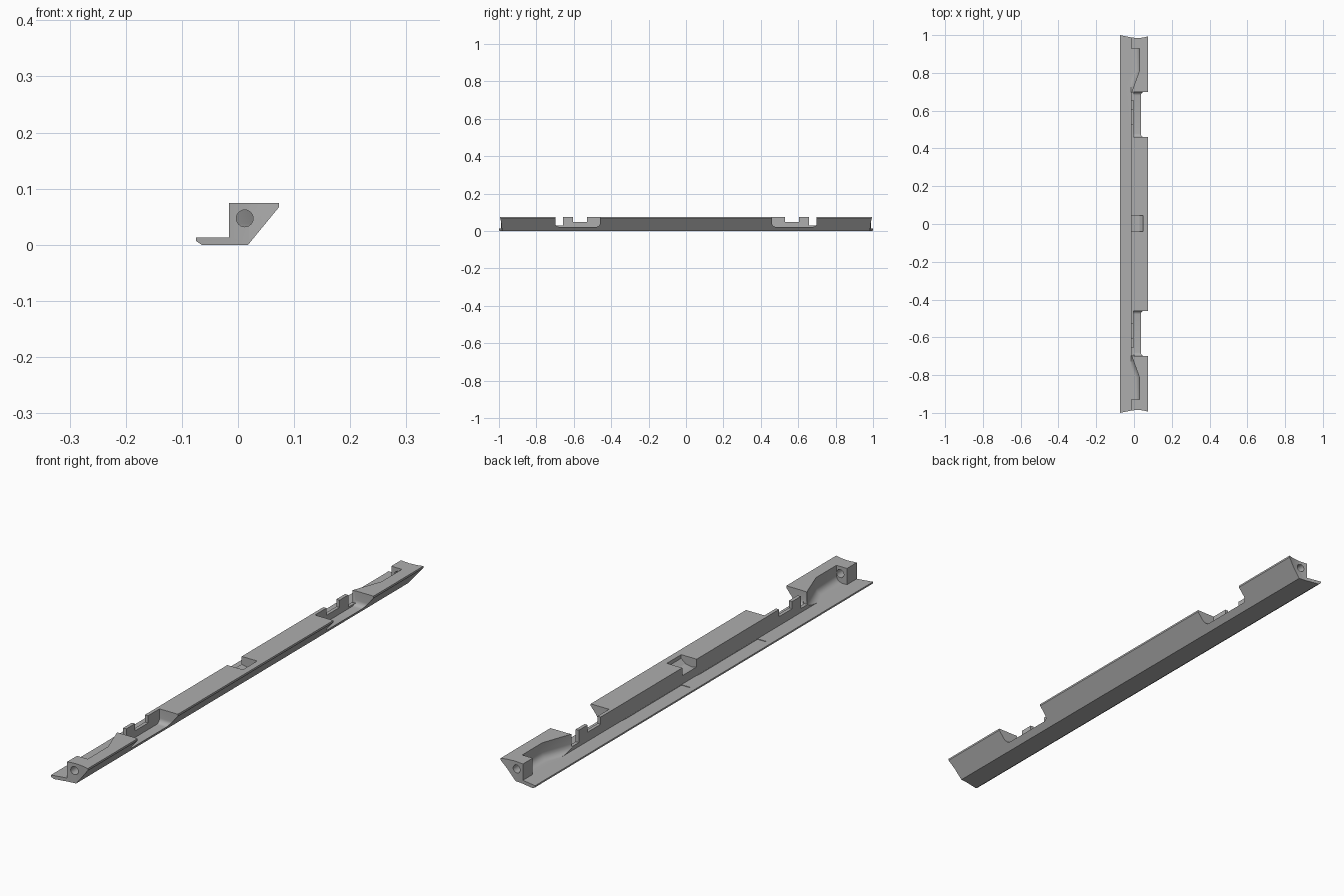
import bpy, bmesh, math
from mathutils import Vector

cube = bpy.data.objects.get("Cube")
if cube:
    bpy.data.objects.remove(cube, do_unlink=True)

grey = bpy.data.materials.new("plain grey")
grey.use_nodes = True
colour = (0.42, 0.42, 0.42, 1)
grey.diffuse_color = colour
grey.node_tree.nodes["Principled BSDF"].inputs["Base Color"].default_value = colour


def prism(name, points, axis, low, high, radius=0, rounded=None):
    """Extrude a 2D outline along an axis; optionally round chosen edges."""
    place = {
        "x": lambda p, d: (d, p[0], p[1]),
        "y": lambda p, d: (p[0], d, p[1]),
        "z": lambda p, d: (p[0], p[1], d),
    }[axis]
    bm = bmesh.new()
    face = bm.faces.new([bm.verts.new(place(p, low)) for p in points])
    step = Vector(place((0, 0), high - low))
    new = bmesh.ops.extrude_face_region(bm, geom=[face])["geom"]
    bmesh.ops.translate(bm, vec=step, verts=[v for v in new if isinstance(v, bmesh.types.BMVert)])
    bmesh.ops.recalc_face_normals(bm, faces=bm.faces)
    if rounded:
        edges = [e for e in bm.edges if rounded(*(v.co for v in e.verts))]
        bmesh.ops.bevel(bm, geom=edges, offset=radius, segments=6, profile=0.5, affect="EDGES")
    mesh = bpy.data.meshes.new(name)
    bm.to_mesh(mesh)
    bm.free()
    obj = bpy.data.objects.new(name, mesh)
    bpy.context.collection.objects.link(obj)
    return obj


def box(name, x, y, z):
    return prism(name, [(x[0], y[0]), (x[1], y[0]), (x[1], y[1]), (x[0], y[1])], "z", *z)


def cut(cutter):
    cutter.hide_render = True
    mod = rail.modifiers.new("cut", "BOOLEAN")
    mod.operation = "DIFFERENCE"
    mod.solver = "EXACT"
    mod.object = cutter
    bpy.context.view_layer.objects.active = rail
    bpy.ops.object.modifier_apply(modifier=mod.name)
    bpy.data.objects.remove(cutter, do_unlink=True)


# Long rail: low flange, upright wall and slanted outer side
rail = prism("rail", [(-0.075, 0.013), (-0.016, 0.013), (-0.016, 0.074), (0.073, 0.074),
                      (0.073, 0.067), (0.018, 0), (-0.065, 0), (-0.075, 0.007)], "y", -1, 1)
rail.data.materials.append(grey)

for s in (-1, 1):
    # Hollow end faces
    cut(prism("end_cutter", [(x, s * y) for x, y in (
        (-0.1, 1.005), (-0.01, 0.987), (0.02, 0.984), (0.05, 0.987),
        (0.08, 0.995), (0.08, 1.1), (-0.1, 1.1))], "z", -0.1, 0.2))

    # Scooped pocket beside each end, rounded into the floor
    cut(prism("pocket_cutter", [(x, s * y) for x, y in (
        (-0.05, 0.93), (0.028, 0.93), (0.028, 0.81), (-0.017, 0.685), (-0.05, 0.685))],
        "z", 0.013, 0.2, 0.025,
        lambda a, b: max(a.z, b.z) < 0.02 and max(a.x, b.x) > 0 and min(abs(a.y), abs(b.y)) < 0.9))

    # Screw hole through the end block
    ring = [(0.012 + 0.015 * math.cos(i * math.tau / 24),
             0.047 + 0.015 * math.sin(i * math.tau / 24)) for i in range(24)]
    cut(prism("hole_cutter", ring, "y", s * 0.9, s * 1.1))

    # Outer notch with rounded lower corners
    cut(prism("notch_cutter", [(s * 0.46, 0.022), (s * 0.698, 0.022), (s * 0.698, 0.2), (s * 0.46, 0.2)],
              "x", -0.003, 0.2, 0.018, lambda a, b: max(a.z, b.z) < 0.03 and abs(a.y - b.y) < 0.01))

    # Gaps in the thin wall behind the notch
    for near, far, floor in ((0.528, 0.605, 0.047), (0.657, 0.697, 0.028)):
        cut(box("gap_cutter", (-0.04, 0.002), sorted((s * near, s * far)), (floor, 0.2)))

# Central recess with a sloping floor
cut(prism("recess_cutter", [(-0.04, 0.05), (0.005, 0.04), (0.03, 0.045), (0.048, 0.06),
                            (0.048, 0.2), (-0.04, 0.2)], "y", -0.04, 0.045))

# Shallow tapering reliefs in the flange
for start in (0.05, -0.4):
    cut(prism("relief_cutter", [(-0.0165, start), (-0.053, start), (-0.0165, start + 0.36)],
              "z", 0.011, 0.03))

# Smooth the curved scoops while keeping the corners crisp
bpy.ops.object.select_all(action="DESELECT")
rail.select_set(True)
bpy.context.view_layer.objects.active = rail
bpy.ops.object.shade_smooth_by_angle(angle=math.radians(25))
